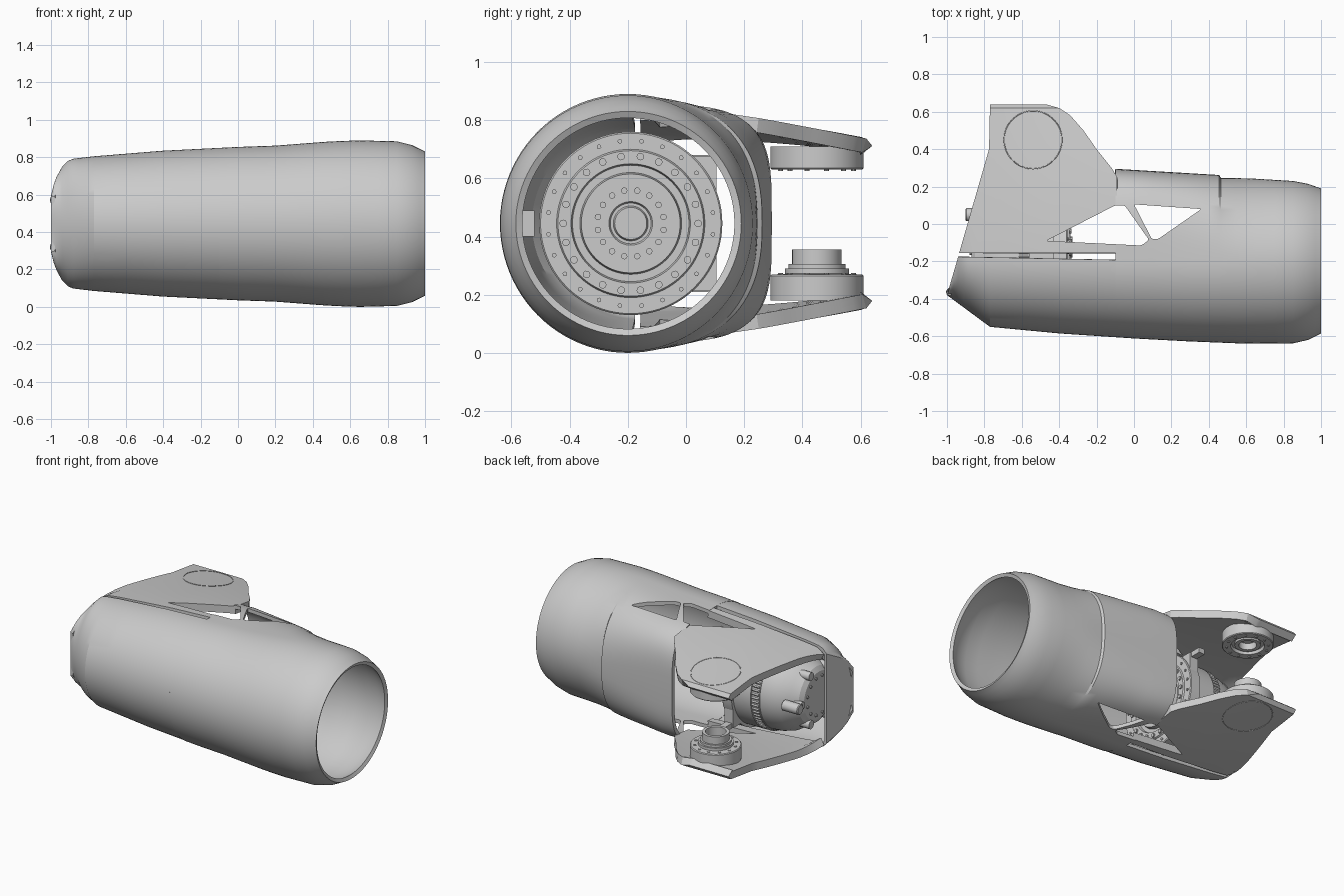
import bpy, bmesh
from math import sin, cos, pi, radians
from mathutils import Matrix, Vector

if "Cube" in bpy.data.objects:
    bpy.data.objects.remove(bpy.data.objects["Cube"])

ZC, YC = 0.445, -0.2          # tube axis


def interp(t, x):
    if x <= t[0][0]:
        return t[0][1]
    for (a, va), (b, vb) in zip(t, t[1:]):
        if x <= b:
            return va + (vb - va) * (x - a) / (b - a)
    return t[-1][1]


def spow(v, p):
    return (1 if v >= 0 else -1) * abs(v) ** p


def finish(name, bm, z=0.0, recalc=False):
    bmesh.ops.remove_doubles(bm, verts=bm.verts, dist=1e-5)
    if recalc:
        bmesh.ops.recalc_face_normals(bm, faces=bm.faces)
    me = bpy.data.meshes.new(name)
    bm.to_mesh(me)
    bm.free()
    ob = bpy.data.objects.new(name, me)
    ob.location.z = z
    bpy.context.collection.objects.link(ob)
    return ob


def grid(name, rows, extra=0):
    bm = bmesh.new()
    v = [[bm.verts.new(p) for p in r] for r in rows]
    for a, b in zip(v, v[1:]):
        for j in range(len(a) - 1):
            bm.faces.new((a[j], b[j], b[j + 1], a[j + 1]))
    for i in range(extra):   # closing strip across the first rows
        bm.faces.new((v[i][-1], v[i + 1][-1], v[i + 1][0], v[i][0]))
    return finish(name, bm, ZC)


def place(center, axis):
    rot = Matrix.Rotation(pi / 2, 4, 'Y') if axis == 'X' else Matrix()
    return Matrix.Translation(center) @ rot


def lathe(name, prof, center, axis='X', seg=64):
    bm = bmesh.new()
    m = place(center, axis)
    rings = [[bm.verts.new(m @ Vector((r * cos(2 * pi * k / seg), r * sin(2 * pi * k / seg), h)))
              for k in range(seg)] for h, r in prof]
    for a, b in zip(rings, rings[1:]):
        for k in range(seg):
            bm.faces.new((a[k], a[(k + 1) % seg], b[(k + 1) % seg], b[k]))
    bm.faces.new(rings[0])
    bm.faces.new(rings[-1])
    return finish(name, bm, recalc=True)


def studs(name, n, rc, r, h0, h1, center, axis='X', seg=10):
    bm = bmesh.new()
    for k in range(n):
        a = 2 * pi * (k + 0.5) / n
        m = place(center, axis) @ Matrix.Translation((rc * cos(a), rc * sin(a), (h0 + h1) / 2))
        m = m @ Matrix.Rotation(a, 4, 'Z')
        bmesh.ops.create_cone(bm, cap_ends=True, segments=seg, radius1=r, radius2=r,
                              depth=abs(h1 - h0), matrix=m)
    return finish(name, bm)


def box(name, lo, hi):
    bm = bmesh.new()
    lo, hi = Vector(lo), Vector(hi)
    bmesh.ops.create_cube(bm, size=1, matrix=Matrix.Translation((lo + hi) / 2)
                          @ Matrix.Diagonal((*(hi - lo), 1)))
    return finish(name, bm)


def prism(name, pts, bevel):
    bm = bmesh.new()
    f = bm.faces.new([bm.verts.new((x, y, -0.2)) for x, y in pts])
    g = bmesh.ops.extrude_face_region(bm, geom=[f], use_keep_orig=True)
    bmesh.ops.translate(bm, vec=(0, 0, 1.4), verts=[e for e in g['geom'] if isinstance(e, bmesh.types.BMVert)])
    up = [e for e in bm.edges if abs(e.verts[0].co.z - e.verts[1].co.z) > 1]
    bmesh.ops.bevel(bm, geom=up, offset=bevel, segments=4, profile=0.5, affect='EDGES')
    return finish(name, bm, recalc=True)


def modify(ob, thick, cutters=(), mirror=False):
    s = ob.modifiers.new('thick', 'SOLIDIFY')
    s.thickness, s.offset = thick, -1
    for c in cutters:
        b = ob.modifiers.new('cut', 'BOOLEAN')
        b.operation, b.object, b.solver = 'DIFFERENCE', c, 'EXACT'
    if mirror:
        m = ob.modifiers.new('mirror', 'MIRROR')
        m.use_axis = (False, False, True)
    bpy.context.view_layer.objects.active = ob
    bpy.context.view_layer.update()
    for n in [m.name for m in ob.modifiers]:
        bpy.ops.object.modifier_apply(modifier=n)


# Dimension tables along x
HZ = [(-1, .15), (-.985, .21), (-.97, .25), (-.94, .305), (-.91, .335), (-.88, .347), (-.77, .36), (-.4, .39),
      (0, .41), (.2, .417), (.5, .44), (.65, .445), (.85, .44), (.93, .42), (1, .385)]
YF = [(-1, -.38), (-.77, -.55), (-.4, -.585), (0, -.612), (.3, -.628), (.6, -.64), (.85, -.638), (.93, -.62), (1, -.585)]
YB = [(-.1, .295), (.455, .262), (.465, .246), (.6, .245), (.85, .23), (.93, .215), (1, .19)]

# Window cutters
win = [prism('window_cutter_a', [(-.47, -.09), (-.1, .1), (-.05, .1), (.08, -.085), (.04, -.115)], .012),
       prism('window_cutter_b', [(0, .105), (.36, .08), (.13, -.08), (.095, -.08)], .01)]
for w in win:
    w.hide_render = True

# Main tubular shell, squared off at the back towards the arms
rows = []
for x in (-.1, 0, .1, .2, .3, .4, .455, .465, .55, .65, .75, .85, .89, .93, .97, 1):
    nb = interp([(0, 4), (.6, 2)], x)
    hz, yf, yb = interp(HZ, x), interp(YF, x), interp(YB, x)
    row = []
    for k in range(97):
        c, s = -cos(2 * pi * k / 96), sin(2 * pi * k / 96)
        p = 1 if c < 0 else 2 / nb
        r = YC - yf if c < 0 else yb - YC
        row.append((x, YC + r * spow(c, p), hz * spow(s, p)))
    row[-1] = row[0]
    rows.append(row)
modify(grid('shell', rows), .025, win)

# Front cover with domed, chamfered end
rows = []
xs = (-1, -.985, -.97, -.955, -.94, -.91, -.88, -.85, -.81, -.77, -.6, -.4, -.2, -.095)
for x in xs:
    ye = min(-.38 + (x + 1) * 3.417, -.175 - .02 * (x + .94))
    hz, yf = interp(HZ, x), interp(YF, x)
    rows.append([(x, ye - (ye - yf) * cos(a), hz * sin(a))
                 for a in [pi * (k / 40 - .5) for k in range(41)]])
modify(grid('front_cover', rows, 4), .022)

# Pair of fork arms flowing out of the shell
XL = [(-.155, -.935), (.4, -.775), (.64, -.77)]
XR = [(.25, -.09), (.3, -.12), (.4, -.2), (.5, -.27), (.58, -.34), (.62, -.4), (.64, -.47)]


def arm_z(x, y):
    hz = interp(HZ, x)
    return hz - (hz - .29) * max(0, (y - YC) / .83) ** 1.6 - (.022 if y > .63 else 0)


ys = (-.155, -.1, -.03, .04, .11, .18, .25, .3, .35, .4, .45, .5, .54, .58, .6, .62, .64)
rows = []
for i in range(17):
    row = []
    for y in ys:
        a, b = interp(XL, y), interp(XR, y)
        x = a + (b - a) * i / 16
        row.append((x, y, arm_z(x, y)))
    rows.append(row)
modify(grid('fork_arms', rows), .05, win, mirror=True)
for w in win:
    bpy.data.objects.remove(w)

# Pivot cap outlines on the arms
PX, PY = -.54, .45
for side in (1, -1):
    cu = bpy.data.curves.new('pivot_outline', 'CURVE')
    cu.dimensions, cu.bevel_depth, cu.bevel_resolution = '3D', .0025, 1
    sp = cu.splines.new('POLY')
    sp.points.add(47)
    sp.use_cyclic_u = True
    for k, p in enumerate(sp.points):
        x, y = PX + .155 * cos(pi * k / 24), PY + .155 * sin(pi * k / 24)
        p.co = (x, y, ZC + side * arm_z(x, y), 1)
    bpy.context.collection.objects.link(bpy.data.objects.new('pivot_outline', cu))

# Pivot bearings between the arms
lathe('lower_pivot', [(.18, .16), (.265, .16), (.27, .155), (.27, .14), (.272, .11), (.29, .11), (.29, .098), (.305, .098),
                      (.305, .085), (.355, .085), (.355, .065), (.29, .065)], (PX, PY, 0), 'Z')
lathe('upper_pivot', [(.71, .16), (.635, .16), (.63, .155), (.63, .105), (.65, .1), (.65, .08), (.635, .08),
                      (.635, .055), (.68, .055)], (PX, PY, 0), 'Z')
studs('lower_pivot_bolts', 12, .13, .009, .265, .275, (PX, PY, 0), 'Z')
studs('upper_pivot_bolts', 12, .13, .009, .625, .635, (PX, PY, 0), 'Z')

# Motor inside the shell
MC = (0, -.19, ZC)
lathe('motor', [(-.87, .1), (-.87, .16), (-.85, .19), (-.8, .22), (-.75, .255), (-.68, .275), (-.62, .28), (-.62, .285),
                (-.56, .285), (-.56, .295), (-.43, .295), (-.43, .315), (-.36, .315), (-.355, .31), (-.355, .255),
                (-.345, .25), (-.345, .205), (-.365, .2), (-.365, .175), (-.34, .17), (-.34, .075), (-.35, .07),
                (-.35, .06), (-.335, .055)], MC, seg=80)
studs('motor_ribs', 72, .287, .007, -.615, -.565, MC, seg=4)
studs('flange_bolts', 22, .232, .013, -.35, -.335, MC)
studs('hub_bolts', 16, .115, .011, -.345, -.33, MC)
studs('rim_bolts', 24, .285, .008, -.36, -.348, MC)
studs('motor_end_plugs', 6, .19, .028, -.88, -.78, MC, 'X', 16)
studs('motor_end_bolts', 12, .13, .009, -.88, -.865, MC)
lathe('motor_cable_plug', [(-.9, .03), (-.895, .035), (-.78, .035)], (0, .05, ZC), seg=20)

# Mounting brackets around the motor
box('flange_bracket', (-.43, -.03, ZC - .23), (-.365, .105, ZC + .23))
box('bracket_rib_top', (-.42, .02, ZC + .2), (-.375, .18, ZC + .235))
box('bracket_rib_bottom', (-.42, .02, ZC - .235), (-.375, .18, ZC - .2))
box('inner_latch', (.05, -.6, .4), (.15, -.52, .49))

# Smooth shading with crisp edges
bpy.ops.object.select_all(action='DESELECT')
for ob in bpy.data.objects:
    if ob.type == 'MESH':
        ob.select_set(True)
        bpy.context.view_layer.objects.active = ob
bpy.ops.object.shade_smooth_by_angle(angle=radians(25))
